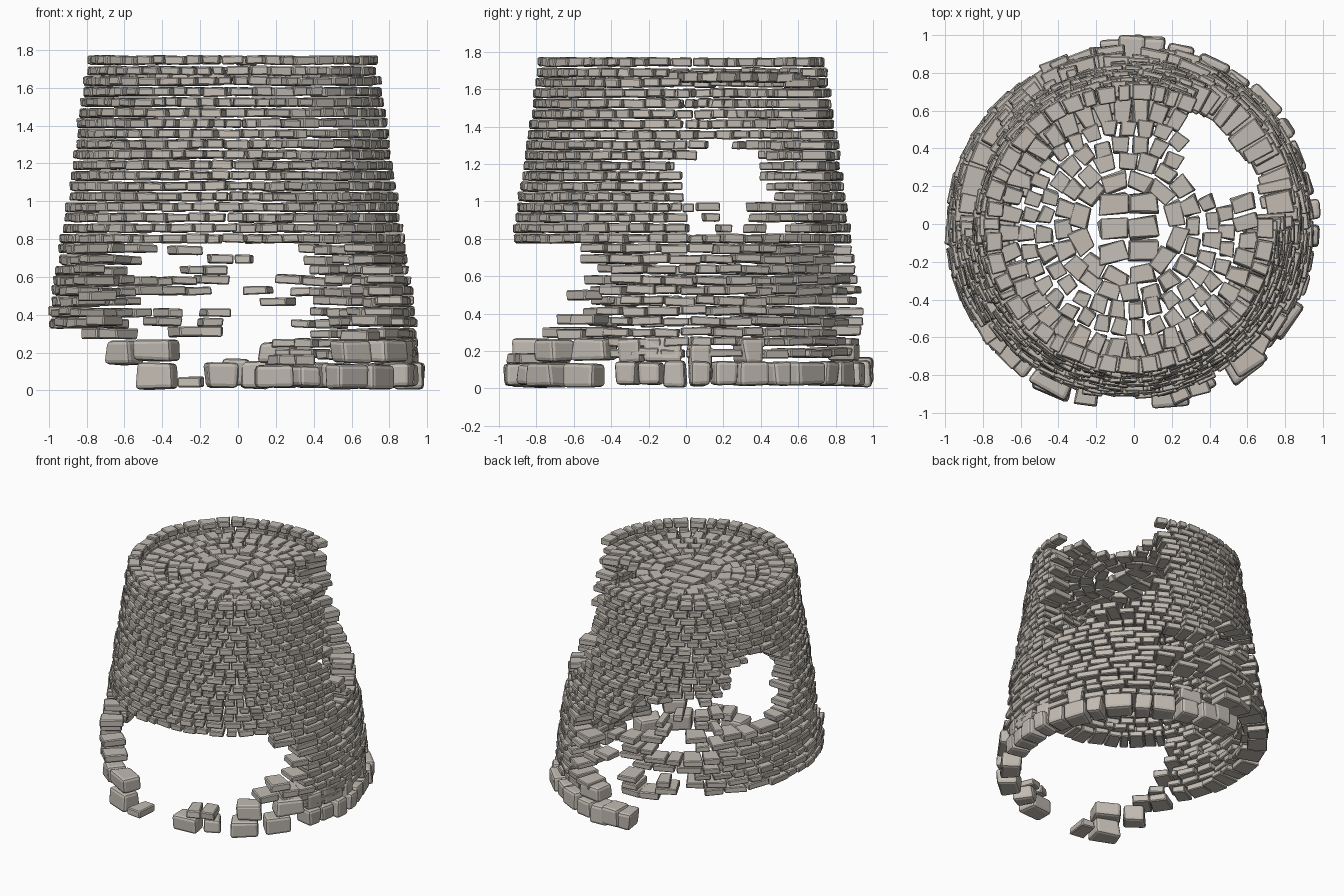
import bpy, bmesh, math, random
from mathutils import Vector, Matrix

if "Cube" in bpy.data.objects:
    bpy.data.objects.remove(bpy.data.objects["Cube"])

random.seed(7)
CX, CY = -0.03, -0.02

stone_mat = bpy.data.materials.new("warm_grey_stone")
stone_mat.diffuse_color = (0.54, 0.50, 0.45, 1)
stone_mat.use_nodes = True
stone_mat.node_tree.nodes["Principled BSDF"].inputs["Base Color"].default_value = stone_mat.diffuse_color


def rnd(a):
    return random.uniform(-a, a)


def add_stone(bm, loc, size, yaw, taper=1.0, jit=0.006, tilt=0.0):
    """Rough block: size = (radial depth, length, height); inner end narrowed by taper."""
    m = Matrix.Translation(loc) @ Matrix.Rotation(yaw, 4, 'Z') @ Matrix.Rotation(tilt, 4, 'X')
    made = bmesh.ops.create_cube(bm, size=1.0)['verts']
    for v in made:
        k = taper if v.co.x < 0 else 1.0
        p = Vector((v.co.x * size[0], v.co.y * size[1] * k, v.co.z * size[2]))
        v.co = m @ (p + Vector((rnd(jit), rnd(jit), rnd(jit * 0.5))))


def polar(r, deg, z, cx=CX, cy=CY):
    a = math.radians(deg)
    return Vector((cx + r * math.cos(a), cy + r * math.sin(a), z))


def finish(bm, name, bevel, segs):
    me = bpy.data.meshes.new(name)
    bm.to_mesh(me)
    bm.free()
    me.materials.append(stone_mat)
    ob = bpy.data.objects.new(name, me)
    bpy.context.collection.objects.link(ob)
    mod = ob.modifiers.new("worn_edges", 'BEVEL')
    mod.width, mod.segments, mod.limit_method = bevel, segs, 'NONE'
    return ob


def outer_radius(z):
    return 0.762 + (1.748 - max(z, 0.35)) * 0.149


def keep(az, z):
    """False where the wall has collapsed (az in degrees, -150..210)."""
    # wide front doorway
    if z < 0.78 and -148 < az < -30 - (z - 0.5) * 18 + rnd(4):
        return False
    # left side has lost its footing
    if z < 0.35 and (az > 74 or az < -148):
        return False
    # hole high on the left
    if ((az - 163) / 20) ** 2 + ((z - 1.05) / 0.27) ** 2 < 1:
        return False
    # ragged breach at the back
    if 62 < az < 126 and 0.28 < z < 0.47:
        return random.random() < 0.25
    if 62 < az < 94 and 0.47 <= z < 0.78:
        return random.random() < 0.25
    if 88 <= az < 150 and 0.62 < z < 1.03:
        return random.random() < 0.33
    # collapsed upper back right corner
    hi = 44 + 22 * min(1, max(0, (z - 0.95) / 0.3))
    if z > 0.84 and 1 + rnd(3) < az < hi + rnd(2):
        return z < 1.0 and random.random() < 0.3
    return True


# wall courses
bm = bmesh.new()
for k in range(-11, 18):
    z = 0.802 + 0.0555 * k
    R = outer_radius(z)
    lower = z < 0.78
    az = -150 + random.uniform(0, 6)
    end = az + 360
    while az < end - 2:
        length = random.uniform(0.10, 0.20) if lower else random.uniform(0.07, 0.14)
        span = min(math.degrees(length / R), end - az)
        mid = az + span / 2
        az += span
        if span < 3 or not keep(mid if mid < 210 else mid - 360, z):
            continue
        depth = 0.085 if k >= 16 else random.uniform(0.13, 0.19)
        w = math.radians(span) * R - 0.013
        loc = polar(R - depth / 2 + rnd(0.010), mid, z + rnd(0.007 if lower else 0.003))
        add_stone(bm, loc, (depth, w, random.uniform(0.041, 0.050)),
                  math.radians(mid) + rnd(0.07), 1 - depth / R * 0.9, 0.005,
                  rnd(0.05 if lower else 0.02))
finish(bm, "wall_stones", 0.006, 1)

# large foundation blocks: regular arc on the right and back, loose ones at the front
bm = bmesh.new()
az = -24
while az < 92:
    span = random.uniform(7.5, 14)
    add_stone(bm, polar(0.9 + rnd(0.02), az + span / 2, 0.08, 0, 0),
              (0.16, math.radians(span) * 0.96 - 0.015, random.uniform(0.12, 0.145)),
              math.radians(az + span / 2) + rnd(0.07), 0.86, 0.01)
    az += span
BLOCKS = [  # azimuth, z, length, height, radius
    (-117, 0.075, 0.21, 0.14, 0.95), (-130, 0.20, 0.16, 0.13, 0.94),
    (-117, 0.21, 0.22, 0.11, 0.93), (-78, 0.075, 0.20, 0.12, 0.92),
    (-67, 0.075, 0.13, 0.11, 0.9), (-52, 0.075, 0.20, 0.13, 0.94),
    (-37, 0.07, 0.20, 0.13, 0.9), (-50, 0.205, 0.19, 0.12, 0.93),
    (-32, 0.21, 0.22, 0.12, 0.93), (-19, 0.20, 0.13, 0.13, 0.89),
    (-8, 0.21, 0.20, 0.13, 0.88), (5, 0.14, 0.13, 0.20, 0.88),
    (22, 0.20, 0.12, 0.13, 0.88), (76, 0.20, 0.2, 0.11, 0.88), (91, 0.1, 0.14, 0.14, 0.93),
]
for a, z, l, h, r in BLOCKS:
    add_stone(bm, polar(r - 0.01, a, z, 0, 0), (0.15, l, h),
              math.radians(a) + rnd(0.12), 0.88, 0.012)
finish(bm, "foundation_blocks", 0.022, 2)

# loose small stones clinging to the doorway edges
bm = bmesh.new()
for a, z, l in [(-73, 0.16, 0.1), (-66, 0.16, 0.11), (-104, 0.045, 0.12), (-142, 0.30, 0.15),
                (-140, 0.37, 0.13), (-133, 0.30, 0.14), (-144, 0.50, 0.13), (-40, 0.29, 0.15),
                (-28, 0.30, 0.13), (-34, 0.37, 0.15), (98, 0.31, 0.16), (106, 0.31, 0.15)]:
    add_stone(bm, polar(0.88, a, z), (0.17, l, 0.055), math.radians(a) + rnd(0.2), 0.85)
finish(bm, "loose_stones", 0.007, 1)


def floor_gap(p):
    return p.x > 0.27 and p.y > 0.14


# upper floor paving: wedge rings outside, larger irregular slabs in the middle
bm = bmesh.new()
for r, depth, length in [(0.63, 0.115, 0.10), (0.53, 0.085, 0.095), (0.44, 0.085, 0.10),
                         (0.35, 0.085, 0.11), (0.255, 0.09, 0.13)]:
    n = round(2 * math.pi * r / length)
    start = random.uniform(0, 60)
    for i in range(n):
        a = start + 360 * i / n
        p = polar(r + rnd(0.012), a, 1.665 + rnd(0.004))
        if floor_gap(p):
            continue
        w = 2 * math.pi * (r + depth / 2) / n - 0.02
        add_stone(bm, p, (depth + rnd(0.012), w, 0.05), math.radians(a) + rnd(0.2),
                  0.84, 0.01)
for row in range(3):
    for col in range(2):
        p = Vector((CX + (col - 0.5) * 0.17 + rnd(0.01), CY + (row - 1) * 0.13 + rnd(0.01), 1.667))
        add_stone(bm, p, (0.15, 0.11, 0.055), rnd(0.2), random.uniform(0.85, 1), 0.012)
finish(bm, "floor_paving", 0.005, 1)

# inner ledge carrying the floor along the back and left
bm = bmesh.new()
for k in range(12, 15):
    z = 0.802 + 0.0555 * k
    for i in range(13):
        a = 69 + i * 7.6 + rnd(1)
        add_stone(bm, polar(0.62, a, z), (0.13, 0.075, 0.045),
                  math.radians(a) + rnd(0.08), 0.82)
finish(bm, "floor_ledge", 0.005, 1)
